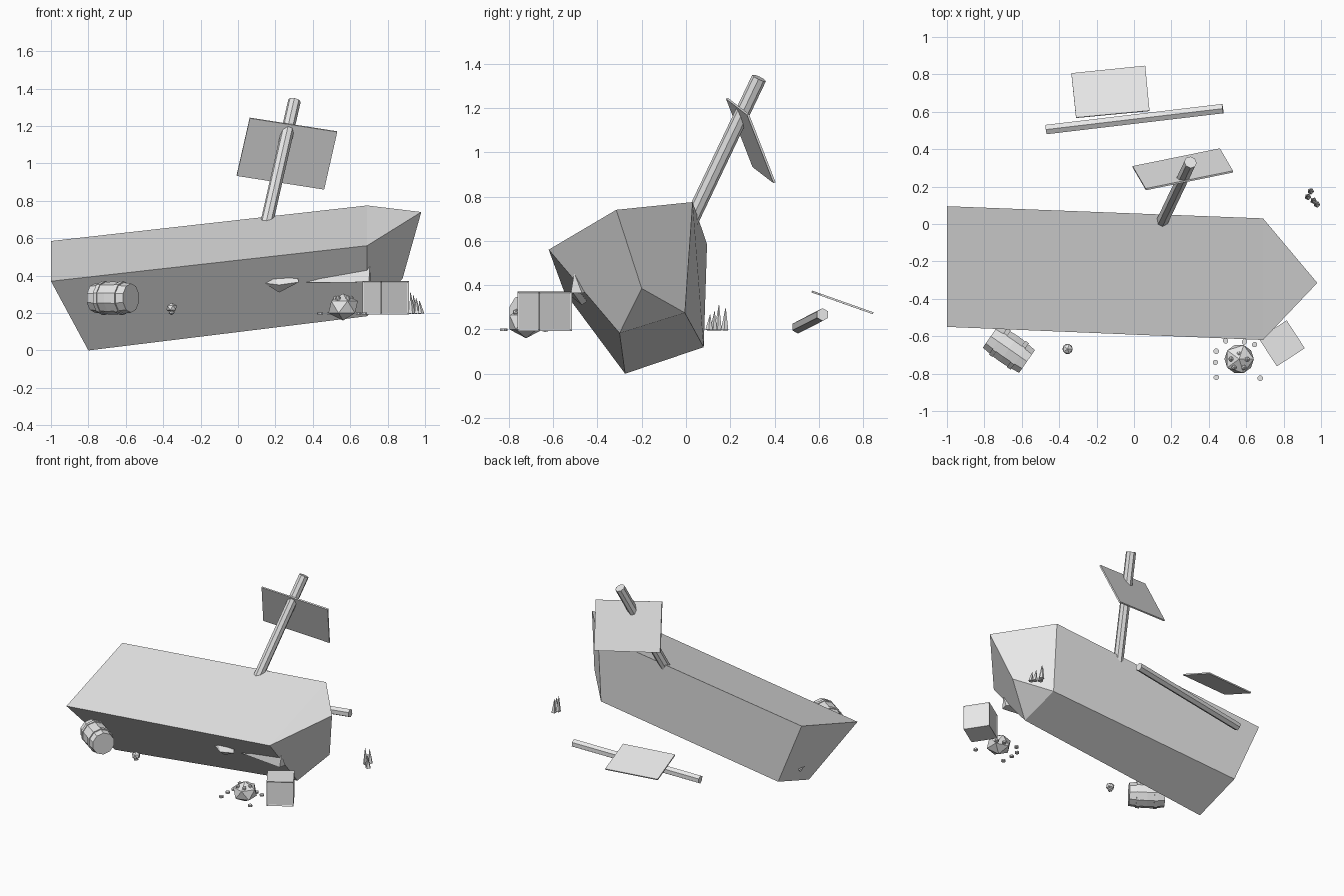
import bpy, bmesh, math
from mathutils import Vector, Matrix

cube = bpy.data.objects.get("Cube")
if cube:
    bpy.data.objects.remove(cube, do_unlink=True)

grey = bpy.data.materials.new("plain_grey")
grey.use_nodes = True
grey.diffuse_color = (0.8, 0.8, 0.8, 1)
grey.node_tree.nodes["Principled BSDF"].inputs["Base Color"].default_value = (0.8, 0.8, 0.8, 1)


def finish(name, bm):
    bmesh.ops.recalc_face_normals(bm, faces=bm.faces)
    mesh = bpy.data.meshes.new(name)
    bm.to_mesh(mesh)
    bm.free()
    mesh.materials.append(grey)
    obj = bpy.data.objects.new(name, mesh)
    bpy.context.collection.objects.link(obj)
    return obj


def spun(name, start, end, profile, sides):
    """Straight faceted solid: profile holds (fraction along axis, radius)."""
    start, end = Vector(start), Vector(end)
    axis = end - start
    turn = axis.to_track_quat('Z', 'Y')
    bm = bmesh.new()
    rings = []
    for t, r in profile:
        ring = []
        for i in range(sides):
            a = math.tau * (i + 0.5) / sides
            offset = turn @ Vector((r * math.cos(a), r * math.sin(a), 0))
            ring.append(bm.verts.new(start + axis * t + offset))
        rings.append(ring)
    for low, high in zip(rings, rings[1:]):
        for i in range(sides):
            j = (i + 1) % sides
            bm.faces.new((low[i], low[j], high[j], high[i]))
    bm.faces.new(rings[0])
    bm.faces.new(rings[-1])
    return finish(name, bm)


def pole(name, start, end, r, sides):
    return spun(name, start, end, [(0, r), (1, r)], sides)


def spike(name, start, end, r):
    return spun(name, start, end, [(0, r), (1, r * 0.05)], 5)


def plate(name, corners, thickness):
    """Thin sheet centred on four corners."""
    c = [Vector(p) for p in corners]
    n = (c[1] - c[0]).cross(c[3] - c[0]).normalized() * thickness / 2
    bm = bmesh.new()
    top = [bm.verts.new(p + n) for p in c]
    low = [bm.verts.new(p - n) for p in c]
    bm.faces.new(top)
    bm.faces.new(low[::-1])
    for i in range(4):
        j = (i + 1) % 4
        bm.faces.new((top[i], low[i], low[j], top[j]))
    return finish(name, bm)


def chunk(name, points):
    """Convex broken piece."""
    bm = bmesh.new()
    verts = [bm.verts.new(p) for p in points]
    out = bmesh.ops.convex_hull(bm, input=verts)
    loose = [g for g in out["geom_interior"] if isinstance(g, bmesh.types.BMVert)]
    bmesh.ops.delete(bm, geom=loose, context='VERTS')
    return finish(name, bm)


def ball(name, centre, size, detail=1):
    bm = bmesh.new()
    bmesh.ops.create_icosphere(bm, subdivisions=detail, radius=1,
                               matrix=Matrix.Translation(centre) @ Matrix.Diagonal((*size, 1)))
    return finish(name, bm)


# Tilted hull: deck outline above keel outline, stern to bow
deck = [(-1, 0.095, 0.585), (-1, -0.55, 0.37), (0.69, -0.62, 0.56),
        (0.98, -0.315, 0.74), (0.69, 0.03, 0.775)]
keel = [(-0.8, 0.08, 0.12), (-0.8, -0.275, 0), (0.69, -0.3, 0.183),
        (0.88, -0.2, 0.385), (0.69, -0.005, 0.275)]
bm = bmesh.new()
d = [bm.verts.new(p) for p in deck]
k = [bm.verts.new(p) for p in keel]
for ring in (d, k):
    bm.faces.new((ring[0], ring[1], ring[2], ring[4]))
    bm.faces.new((ring[2], ring[3], ring[4]))
for i in range(5):
    j = (i + 1) % 5
    bm.faces.new((d[i], d[j], k[j], k[i]))
finish("hull", bm)

# Rocks breaking through the hull
chunk("rock_side", [(0.14, -0.475, 0.36), (0.18, -0.49, 0.39), (0.32, -0.5, 0.385),
                    (0.325, -0.51, 0.365), (0.22, -0.47, 0.31), (0.22, -0.52, 0.35),
                    (0.23, -0.4, 0.36)])
chunk("rock_bow", [(0.36, -0.478, 0.363), (0.7, -0.52, 0.365), (0.69, -0.51, 0.42),
                   (0.705, -0.505, 0.455), (0.71, -0.47, 0.365), (0.6, -0.4, 0.37)])
spike("rock_stern", (-0.85, -0.1, 0.15), (-0.89, -0.1, 0.19), 0.012)

# Leaning mast with its sail
pole("mast", (0.13, -0.03, 0.58), (0.302, 0.33, 1.335), 0.034, 8)
plate("sail", [(0.063, 0.185, 1.243), (0.53, 0.28, 1.17),
               (0.46, 0.4, 0.862), (-0.007, 0.305, 0.935)], 0.01)

# Fallen yard and sail behind the hull
pole("fallen_yard", (-0.47, 0.505, 0.21), (0.475, 0.617, 0.267), 0.029, 6)
plate("fallen_sail", [(-0.335, 0.805, 0.287), (0.06, 0.845, 0.273),
                      (0.083, 0.605, 0.358), (-0.31, 0.568, 0.371)], 0.009)

# Barrel with two raised hoops
spun("barrel", (-0.766, -0.6, 0.28), (-0.572, -0.735, 0.28),
     [(0, 0.078), (0.2, 0.083), (0.2, 0.09), (0.3, 0.091), (0.3, 0.086), (0.5, 0.088),
      (0.7, 0.086), (0.7, 0.091), (0.8, 0.09), (0.8, 0.083), (1, 0.078)], 10)

# Crate with a shallow recess on each side
bm = bmesh.new()
place = Matrix.Translation((0.79, -0.638, 0.282)) @ Matrix.Rotation(math.radians(33), 4, 'Z')
bmesh.ops.create_cube(bm, size=0.178, matrix=place)
sides = [f for f in bm.faces if abs(f.normal.z) < 0.5]
bmesh.ops.inset_individual(bm, faces=sides, thickness=0.012, depth=-0.004)
finish("crate", bm)

# Large boulder with knobs and pebbles around it
ball("boulder", (0.562, -0.722, 0.232), (0.088, 0.088, 0.072))
for i in range(5):
    a = math.tau * i / 5 + 0.3
    ball("boulder_knob", (0.562 + 0.045 * math.cos(a), -0.735 + 0.04 * math.sin(a), 0.278),
         (0.015, 0.015, 0.016))
for x, y in [(0.44, -0.68), (0.49, -0.625), (0.645, -0.645), (0.675, -0.825),
             (0.435, -0.74), (0.44, -0.82), (0.59, -0.63)]:
    spun("pebble", (x, y, 0.192), (x, y, 0.204), [(0, 0.015), (1, 0.015)], 8)

# Small stacked stone
ball("small_stone", (-0.355, -0.668, 0.228), (0.031, 0.031, 0.027))
ball("small_stone_base", (-0.355, -0.668, 0.203), (0.018, 0.018, 0.014))

# Pointed grass tuft by the bow
for x, y, h in [(0.93, 0.145, 0.115), (0.945, 0.175, 0.1), (0.96, 0.125, 0.085), (0.978, 0.105, 0.07)]:
    spike("grass_blade", (x, y, 0.197), (x - 0.008, y + 0.004, 0.197 + h), 0.018)
